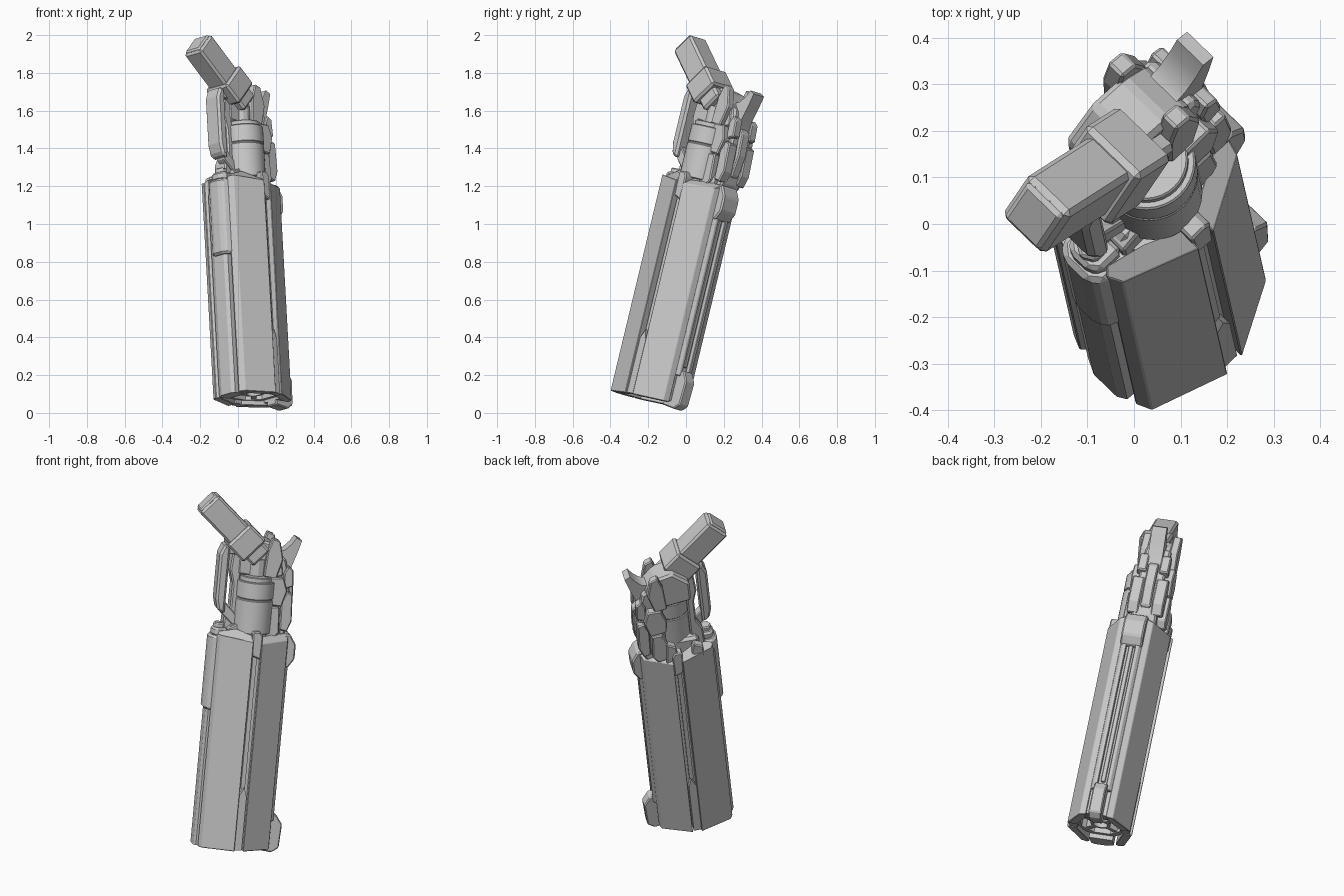
import bpy, bmesh, math
from mathutils import Matrix, Vector

# Tilted working frame: u = toward the back spine, v = sideways, s = along the barrel
A = Vector((-0.055, 0.24, 1.0)).normalized()
h = Vector((math.cos(math.radians(46)), math.sin(math.radians(46)), 0))
U = (h - A * h.dot(A)).normalized()
V = A.cross(U)
FRAME = Matrix.Translation((0.085, -0.19, 0.07)) @ Matrix((U, V, A)).transposed().to_4x4()
shift = Vector((0, 0, 0))   # local offset of the group being built

grey = bpy.data.materials.new("gunmetal_grey")
grey.diffuse_color = (0.58, 0.58, 0.58, 1)


def finish(name, bm, bevel=0.0, smooth=False):
    bmesh.ops.recalc_face_normals(bm, faces=bm.faces[:])
    bm.transform(FRAME @ Matrix.Translation(shift))
    me = bpy.data.meshes.new(name)
    bm.to_mesh(me)
    bm.free()
    me.materials.append(grey)
    ob = bpy.data.objects.new(name, me)
    bpy.context.collection.objects.link(ob)
    if bevel:
        m = ob.modifiers.new("edge", 'BEVEL')
        m.width, m.segments, m.limit_method = bevel, 1, 'ANGLE'
    if smooth:
        bpy.context.view_layer.objects.active = ob
        ob.select_set(True)
        bpy.ops.object.shade_smooth_by_angle(angle=math.radians(35))
        ob.select_set(False)
    return ob


def prism(name, lo, hi, bevel=0.0, smooth=False):
    """Solid between two matching loops of 3D points."""
    bm = bmesh.new()
    a = [bm.verts.new(p) for p in lo]
    b = [bm.verts.new(p) for p in hi]
    n = len(a)
    bm.faces.new(a[::-1])
    bm.faces.new(b)
    for i in range(n):
        j = (i + 1) % n
        bm.faces.new((a[i], a[j], b[j], b[i]))
    return finish(name, bm, bevel, smooth)


def along(name, pts, s0, s1, bevel=0.0, flip=1):
    """Cross-section (u, v) drawn along the barrel."""
    return prism(name, [(u, v * flip, s0) for u, v in pts], [(u, v * flip, s1) for u, v in pts], bevel)


def plate(name, pts, v0, v1, bevel=0.0, flip=1, smooth=False):
    """Side outline (u, s) given thickness sideways."""
    return prism(name, [(u, v0 * flip, s) for u, s in pts], [(u, v1 * flip, s) for u, s in pts], bevel, smooth)


def box(name, u0, u1, v0, v1, s0, s1, bevel=0.0):
    return along(name, [(u0, v0), (u1, v0), (u1, v1), (u0, v1)], s0, s1, bevel)


def ring(r, n, u=0, v=0, off=0.0):
    return [(u + r * math.cos(2 * math.pi * (i + off) / n),
             v + r * math.sin(2 * math.pi * (i + off) / n)) for i in range(n)]


def tube(name, r, ri, s0, s1, n, off=0.0, smooth=False):
    bm = bmesh.new()
    loops = [[bm.verts.new((u, v, s)) for u, v in ring(q, n, 0, 0, off)]
             for q, s in ((r, s0), (r, s1), (ri, s1), (ri, s0))]
    for k in range(4):
        p, q = loops[k], loops[(k + 1) % 4]
        for i in range(n):
            j = (i + 1) % n
            bm.faces.new((p[i], p[j], q[j], q[i]))
    return finish(name, bm, 0, smooth)


# --- Barrel: core, four armour panels, muzzle ---
tube("barrel_core", 0.15, 0.115, 0.025, 1.16, 8, 0.5)
tube("inner_barrel", 0.055, 0.04, 0.03, 0.4, 12, 0.0, True)
along("barrel_bulkhead", ring(0.13, 8, off=0.5), 0.1, 0.13)
for k in range(4):
    a = math.radians(45 + 90 * k)
    c, s = math.cos(a), math.sin(a)
    pts = [(0.045, -0.014), (0.13, -0.014), (0.13, 0.014), (0.045, 0.014)]
    along("muzzle_strut", [(x * c - y * s, x * s + y * c) for x, y in pts], 0.03, 0.11)

for f in (1, -1):
    # lower panel, with raked top end
    low = [(-0.185, 0.12), (-0.014, 0.18), (-0.014, 0.13), (-0.1, 0.1), (-0.185, 0.072), (-0.2, 0.085)]
    tops = [1.18, 1.16, 1.185, 1.215, 1.19, 1.17]
    prism("lower_armour_panel", [(u, v * f, 0) for u, v in low],
          [(u, v * f, t) for (u, v), t in zip(low, tops)], 0.003)
    up = [(0.034, 0.174), (0.19, 0.092), (0.2, 0.055), (0.15, 0.06), (0.034, 0.12)]
    tops = [1.15, 1.16, 1.17, 1.19, 1.18]
    prism("upper_armour_panel", [(u, v * f, 0) for u, v in up],
          [(u, v * f, t) for (u, v), t in zip(up, tops)], 0.003)
    # groove filler, with tapered end where the slot begins
    plate("groove_filler", [(-0.016, 0.004), (0.028, 0.004), (0.028, 0.3), (0.012, 0.35), (-0.016, 0.3)],
          0.12, 0.166, 0, f)
    plate("groove_bar", [(-0.005, 0.34), (0.018, 0.34), (0.018, 1.1), (-0.005, 1.1)], 0.12, 0.15, 0, f)
    plate("groove_cap", [(-0.015, 1.08), (0.035, 1.06), (0.038, 1.19), (0.02, 1.215), (-0.02, 1.21)],
          0.11, 0.168, 0.006, f)

# --- Underside strip, pod and rod ---
shift = Vector((0, -0.01, 0))
along("under_strip", [(-0.217, -0.035), (-0.205, -0.055), (-0.13, -0.06),
                      (-0.13, 0.07), (-0.2, 0.07), (-0.217, 0.035)], 0.0, 1.1)
shift = Vector((0.014, -0.024, 0))
pod = [(-0.25, -0.035), (-0.225, -0.066), (-0.14, -0.066), (-0.14, 0.066), (-0.225, 0.066), (-0.25, 0.035)]
along("under_pod", pod, 0.755, 1.165, 0.012)
along("under_pod_cap", [(-0.19 + (u + 0.19) * 0.75, v * 0.75) for u, v in pod], 1.16, 1.205, 0.01)
along("pod_rod", ring(0.034, 6, -0.195), 1.19, 1.23, 0.006)
shift = Vector((0, 0, 0))

# --- Back rail and sights ---
box("rail_base", 0.13, 0.19, -0.055, 0.055, 0.01, 1.15)
for f in (1, -1):
    along("rail_edge", [(0.17, 0.024), (0.214, 0.024), (0.214, 0.042), (0.198, 0.058), (0.17, 0.058)],
          0.15, 1.1, 0.003, f)
box("rail_bar", 0.18, 0.202, -0.012, 0.012, 0.2, 1.08, 0.003)
plate("front_sight", [(0.13, -0.015), (0.22, -0.027), (0.258, 0.0), (0.265, 0.13), (0.23, 0.18), (0.13, 0.18)],
      -0.035, 0.035, 0.006)
plate("rear_sight", [(0.13, 1.0), (0.212, 1.0), (0.245, 1.05), (0.245, 1.13), (0.21, 1.185), (0.13, 1.185)],
      -0.06, 0.06, 0.008)

# --- Drum behind the barrel ---
box("barrel_neck", -0.13, 0.15, -0.075, 0.075, 1.12, 1.23, 0.015)
shift = Vector((0.0, -0.018, -0.01))
for r, s0, s1 in ((0.105, 1.2, 1.385), (0.1, 1.38, 1.395), (0.105, 1.39, 1.485), (0.09, 1.48, 1.51)):
    pts = ring(r, 32, 0.0, -0.012)
    prism("drum", [(u, v, s0) for u, v in pts], [(u, v, s1) for u, v in pts], 0.004, True)
along("drum_axle", ring(0.05, 12), 1.48, 1.6)
shift = Vector((0, 0, 0))
# front column between drum and guard
plate("drum_yoke", [(-0.165, 1.13), (-0.09, 1.13), (-0.09, 1.63), (-0.14, 1.64), (-0.15, 1.52), (-0.13, 1.45),
                    (-0.13, 1.32), (-0.16, 1.26)], -0.04, 0.045, 0.008)

# --- Frame, hook and side armour ---
shift = Vector((-0.02, 0.03, 0))
plate("frame_spine", [(0.07, 1.13), (0.185, 1.13), (0.205, 1.2), (0.215, 1.34), (0.2, 1.5), (0.17, 1.6), (0.07, 1.62)],
      -0.07, 0.07, 0.01)
plate("spine_ridge", [(0.18, 1.22), (0.222, 1.25), (0.238, 1.36), (0.23, 1.48), (0.18, 1.52)], -0.028, 0.028, 0.006)
plate("rear_frame", [(-0.09, 1.5), (0.1, 1.48), (0.17, 1.5), (0.15, 1.62), (0.09, 1.68), (0.0, 1.7), (-0.09, 1.62)],
      -0.075, 0.07, 0.012)
shift = Vector((-0.023, 0.026, -0.015))
plate("hook", [(0.04, 1.5), (0.02, 1.69), (0.07, 1.655), (0.12, 1.64), (0.17, 1.655), (0.205, 1.69), (0.228, 1.725),
               (0.258, 1.71), (0.24, 1.645), (0.215, 1.57), (0.205, 1.5), (0.19, 1.42)], -0.04, 0.04, 0, 1, True)
shift = Vector((-0.02, 0.03, 0))
outlines = (
    ("shoulder_plate", [(0.05, 1.5), (0.06, 1.64), (0.085, 1.715), (0.125, 1.7), (0.15, 1.6), (0.12, 1.49)], 0.06, 0.105),
    ("middle_plate", [(0.07, 1.35), (0.06, 1.42), (0.09, 1.5), (0.16, 1.5), (0.185, 1.43), (0.16, 1.34)], 0.06, 0.114),
    ("lower_plate", [(0.08, 1.17), (0.07, 1.28), (0.1, 1.34), (0.15, 1.34), (0.16, 1.2), (0.13, 1.16)], 0.06, 0.118),
    ("back_plate", [(0.165, 1.21), (0.16, 1.36), (0.185, 1.42), (0.22, 1.41), (0.228, 1.26), (0.205, 1.2)], 0.035, 0.098),
    ("back_upper_plate", [(0.17, 1.43), (0.165, 1.52), (0.185, 1.56), (0.215, 1.54), (0.222, 1.45)], 0.035, 0.086),
    ("frame_link", [(0.02, 1.17), (0.03, 1.25), (0.08, 1.28), (0.09, 1.15)], 0.08, 0.13),
    ("neck_lug", [(-0.12, 1.14), (-0.12, 1.21), (-0.07, 1.235), (-0.04, 1.14)], 0.06, 0.11),
)
for f in (1, -1):
    for name, pts, v0, v1 in outlines:
        plate(name, pts, v0, v1, 0.006, f)

# --- Guard ---
shift = Vector((0.03, -0.022, 0.012))
plate("guard", [(-0.195, 1.27), (-0.235, 1.29), (-0.25, 1.35), (-0.25, 1.6), (-0.225, 1.66), (-0.195, 1.64)],
      -0.052, 0.052, 0.012)
plate("guard_front_arm", [(-0.21, 1.27), (-0.2, 1.34), (-0.12, 1.26), (-0.12, 1.19)], -0.028, 0.028, 0.005)
plate("guard_rear_arm", [(-0.22, 1.6), (-0.21, 1.65), (-0.08, 1.68), (-0.08, 1.6)], -0.035, 0.035, 0.005)

# --- Angled grip ---
shift = Vector((-0.008, -0.028, 0))
g0, g1 = Vector((-0.02, 0, 1.635)), Vector((-0.311, 0, 1.9))
d = (g1 - g0).normalized()
n = Vector((d.z, 0, -d.x))


def grip_part(name, t0, t1, half_n, half_v, bevel, taper=1.0):
    def loop(t, k):
        return [tuple(g0 + d * t + n * (half_n * a * k) + Vector((0, half_v * b * k, 0)))
                for a, b in ((-1, -1), (1, -1), (1, 1), (-1, 1))]
    prism(name, loop(t0, 1), loop(t1, taper), bevel)


grip_part("grip_neck", -0.05, 0.05, 0.062, 0.06, 0.012)
grip_part("grip_collar", 0.012, 0.142, 0.085, 0.083, 0.012)
grip_part("grip", 0.1, 0.378, 0.07, 0.064, 0.012)
grip_part("grip_end", 0.37, 0.388, 0.062, 0.056, 0.008, 0.92)
